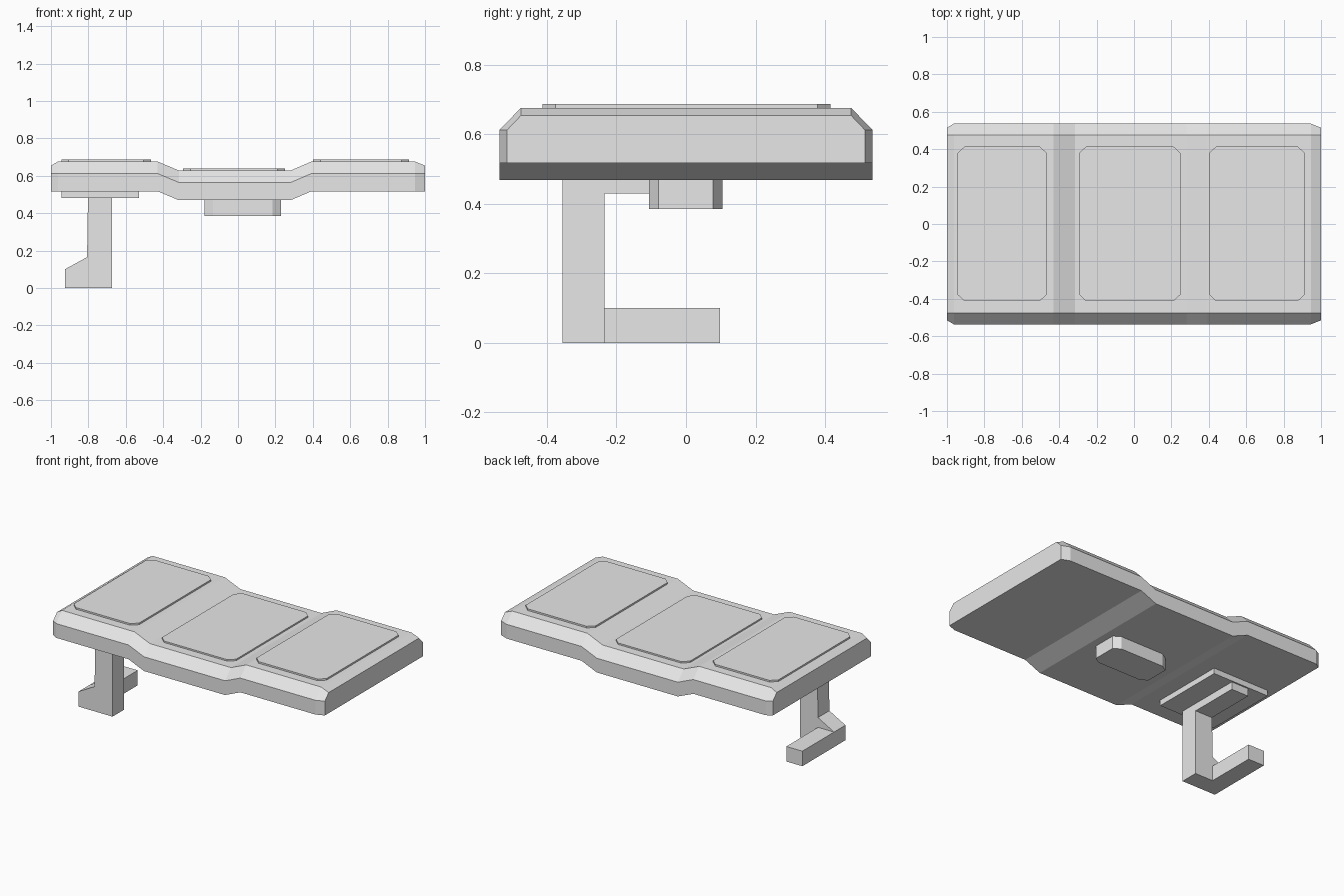
import bpy
import bmesh

cube = bpy.data.objects.get("Cube")
if cube:
    bpy.data.objects.remove(cube, do_unlink=True)

grey = bpy.data.materials.new("light_grey")
grey.use_nodes = True
grey.diffuse_color = (0.8, 0.8, 0.8, 1)
grey.node_tree.nodes["Principled BSDF"].inputs["Base Color"].default_value = (0.8, 0.8, 0.8, 1)


def loft(name, rings):
    """Skin a run of matching closed rings and cap both ends."""
    bm = bmesh.new()
    loops = [[bm.verts.new(p) for p in ring] for ring in rings]
    for a, b in zip(loops, loops[1:]):
        for i in range(len(a)):
            j = (i + 1) % len(a)
            bm.faces.new((a[i], a[j], b[j], b[i]))
    bm.faces.new(loops[0])
    bm.faces.new(loops[-1])
    bmesh.ops.recalc_face_normals(bm, faces=bm.faces)
    mesh = bpy.data.meshes.new(name)
    bm.to_mesh(mesh)
    bm.free()
    mesh.materials.append(grey)
    obj = bpy.data.objects.new(name, mesh)
    bpy.context.collection.objects.link(obj)
    return obj


def block(name, x, y, z, cut_x=0, cut_y=0):
    """Upright block, with optional cut corners seen from above."""
    (x0, x1), (y0, y1) = x, y
    if cut_x:
        plan = [(x0 + cut_x, y0), (x1 - cut_x, y0), (x1, y0 + cut_y), (x1, y1 - cut_y),
                (x1 - cut_x, y1), (x0 + cut_x, y1), (x0, y1 - cut_y), (x0, y0 + cut_y)]
    else:
        plan = [(x0, y0), (x1, y0), (x1, y1), (x0, y1)]
    return loft(name, [[(px, py, pz) for px, py in plan] for pz in z])


# Stepped body: x, height shift, half width, top height
stations = [(-1, 0, 0.515, 0.654), (-0.962, 0, 0.537, 0.676), (-0.43, 0, 0.537, 0.676),
            (-0.316, -0.048, 0.537, 0.676), (0.281, -0.048, 0.537, 0.676),
            (0.393, 0, 0.537, 0.676), (0.945, 0, 0.537, 0.676), (1, 0, 0.515, 0.654)]
loft("body", [[(x, -w, 0.517 + s), (x, -w, 0.612 + s), (x, -0.475, top + s),
               (x, 0.475, top + s), (x, w, 0.612 + s), (x, w, 0.517 + s)]
              for x, s, w, top in stations])

# Raised top pads
for name, x, top in (("right_pad", (-0.945, -0.465), 0.687),
                     ("middle_pad", (-0.295, 0.25), 0.638),
                     ("left_pad", (0.4, 0.915), 0.687)):
    block(name, x, (-0.413, 0.415), (top - 0.03, top), 0.04, 0.037)

# Underside boss and mounting plate
block("underside_boss", (-0.178, 0.23), (-0.107, 0.105), (0.385, 0.49), 0.045, 0.028)
block("mounting_plate", (-0.945, -0.53), (-0.39, 0.11), (0.48, 0.53))

# Hook: upright leg with sloped ankle, arm under the plate, foot bar
leg = [(-0.675, 0), (-0.925, 0), (-0.925, 0.1), (-0.807, 0.165), (-0.802, 0.49), (-0.675, 0.49)]
loft("hook_leg", [[(x, y, z) for x, z in leg] for y in (-0.355, -0.235)])
block("hook_arm", (-0.802, -0.675), (-0.235, 0.1), (0.43, 0.49))
block("hook_foot", (-0.925, -0.807), (-0.235, 0.098), (0, 0.1))
